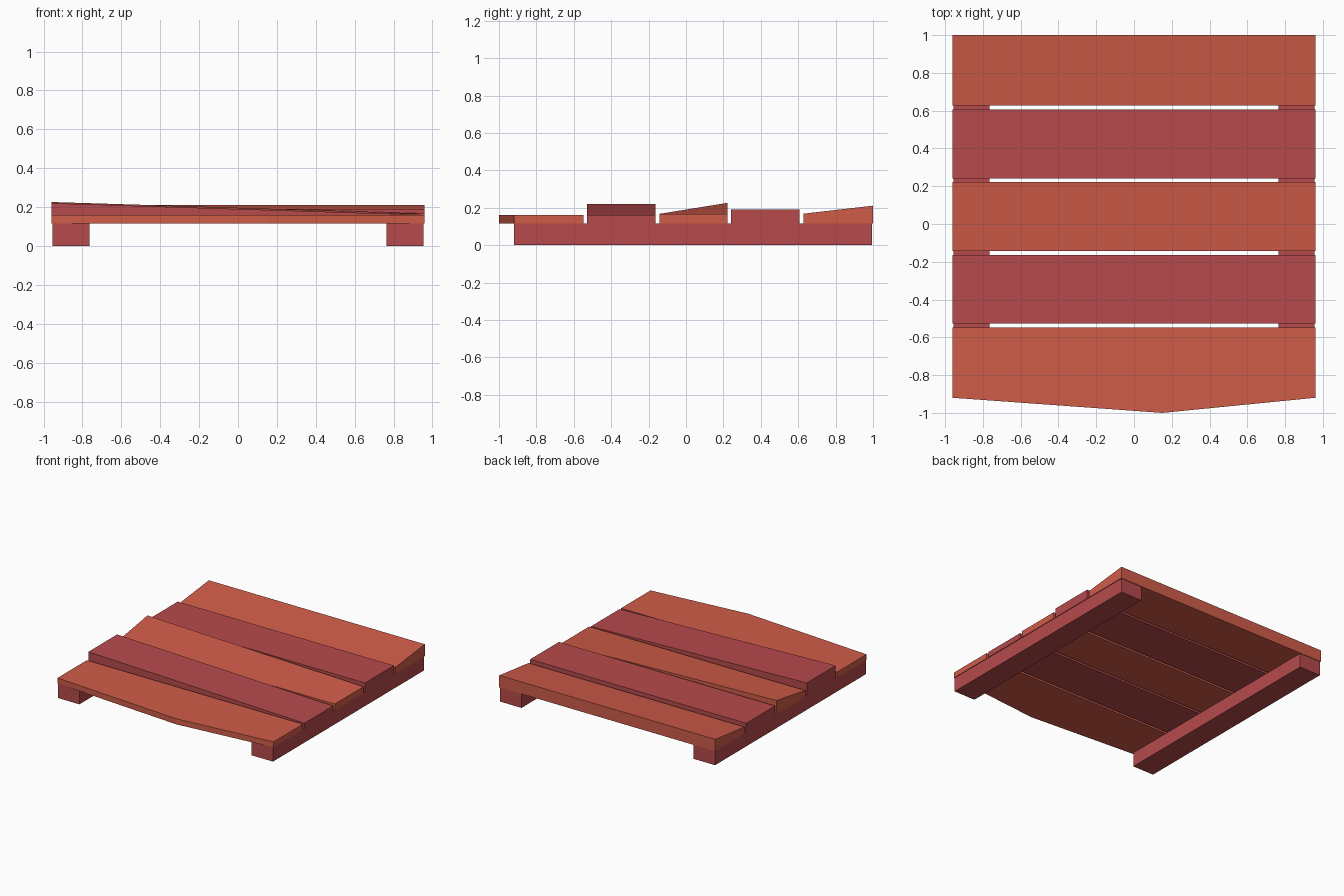
import bpy

if "Cube" in bpy.data.objects:
    bpy.data.objects.remove(bpy.data.objects["Cube"])


def material(name, rgb):
    m = bpy.data.materials.new(name)
    lin = [((c / 255 + 0.055) / 1.055) ** 2.4 for c in rgb]
    m.diffuse_color = (*lin, 1)
    m.use_nodes = True
    m.node_tree.nodes["Principled BSDF"].inputs["Base Color"].default_value = m.diffuse_color
    return m


ORANGE = material("orange wood", (208, 92, 73))
RED = material("red wood", (183, 74, 76))


def prism(name, outline, z0, tops, mat):
    """Solid from a counter-clockwise outline with a top height per corner."""
    n = len(outline)
    verts = [(x, y, z0) for x, y in outline]
    verts += [(x, y, z) for (x, y), z in zip(outline, tops)]
    faces = [tuple(reversed(range(n))), tuple(range(n, 2 * n))]
    faces += [(i, (i + 1) % n, n + (i + 1) % n, n + i) for i in range(n)]
    mesh = bpy.data.meshes.new(name)
    mesh.from_pydata(verts, [], faces)
    mesh.materials.append(mat)
    obj = bpy.data.objects.new(name, mesh)
    bpy.context.collection.objects.link(obj)
    return obj


def rect(x0, x1, y0, y1):
    return [(x0, y0), (x1, y0), (x1, y1), (x0, y1)]


W, BASE = 0.96, 0.115

# Two runners under the planks
for side, x0 in (("left", -0.955), ("right", 0.765)):
    prism(side + "_runner", rect(x0, x0 + 0.19, -0.92, 0.995), 0, [BASE] * 4, RED)

# Front plank with a broken, pointed edge
prism("front_plank",
      [(-W, -0.92), (0.15, -1.0), (W, -0.92), (W, -0.547), (-W, -0.547)],
      BASE, [0.16] * 5, ORANGE)

# Warped planks: y range, then heights front-left, front-right, back-right, back-left
planks = [
    (-0.528, -0.163, (0.22, 0.16, 0.16, 0.22), RED),
    (-0.143, 0.222, (0.167, 0.167, 0.167, 0.226), ORANGE),
    (0.241, 0.607, (0.19, 0.19, 0.19, 0.19), RED),
    (0.627, 1.0, (0.168, 0.168, 0.211, 0.211), ORANGE),
]
for i, (y0, y1, tops, mat) in enumerate(planks, 2):
    prism(f"plank_{i}", rect(-W, W, y0, y1), BASE, tops, mat)
